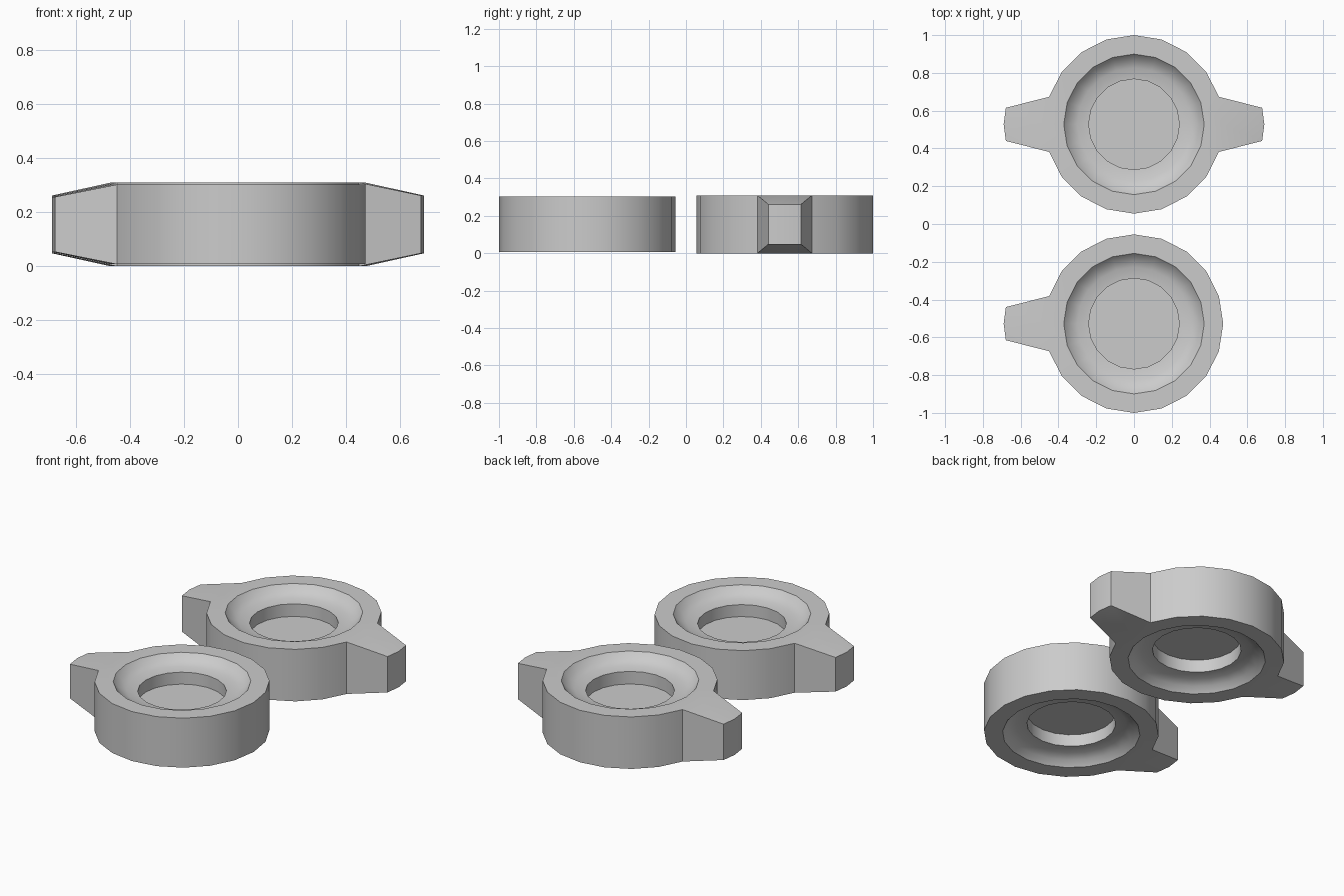
import bpy, bmesh, math

if "Cube" in bpy.data.objects:
    bpy.data.objects.remove(bpy.data.objects["Cube"])

SIDES = 20
R = 0.4725
# upper half of the section (radius, height above mid-plane), rim to recessed floor
HALF = [(R, 0.155), (0.372, 0.155), (0.345, 0.122), (0.30, 0.102), (0.24, 0.095), (0.24, 0.02)]


def make_link(name, y, height, tab_sides):
    bm = bmesh.new()
    k = height / 0.31
    profile = [(r, -z) for r, z in reversed(HALF)] + HALF
    rows = []
    for r, z in profile:
        rows.append([bm.verts.new((r * math.cos(2 * math.pi * i / SIDES),
                                   r * math.sin(2 * math.pi * i / SIDES), z * k))
                     for i in range(SIDES)])
    # revolved walls and the two floor discs
    for a, b in zip(rows, rows[1:]):
        for i in range(SIDES):
            j = (i + 1) % SIDES
            bm.faces.new((a[i], a[j], b[j], b[i]))
    bm.faces.new(rows[0])
    bm.faces.new(rows[-1])
    bmesh.ops.recalc_face_normals(bm, faces=bm.faces)
    # tapered tabs pulled from the two outer wall faces on each chosen side
    for s in tab_sides:
        wall = [f for f in bm.faces
                if all(s * v.co.x > 0.44 for v in f.verts) and abs(f.normal.z) < 0.1]
        ext = bmesh.ops.extrude_face_region(bm, geom=wall)
        bmesh.ops.delete(bm, geom=wall, context='FACES_ONLY')
        for v in ext["geom"]:
            if isinstance(v, bmesh.types.BMVert):
                x = abs(v.co.x)
                v.co = (s * (0.69 + (x - R) * 0.5), v.co.y * 0.6, v.co.z * 0.69)
    bmesh.ops.recalc_face_normals(bm, faces=bm.faces)
    mesh = bpy.data.meshes.new(name)
    bm.to_mesh(mesh)
    bm.free()
    ob = bpy.data.objects.new(name, mesh)
    bpy.context.collection.objects.link(ob)
    ob.location = (0, y, 0.155)
    bpy.ops.object.select_all(action='DESELECT')
    ob.select_set(True)
    bpy.context.view_layer.objects.active = ob
    bpy.ops.object.shade_smooth_by_angle(angle=math.radians(30))
    return ob


make_link("two_tab_ring", 0.5275, 0.31, (-1, 1))
make_link("one_tab_ring", -0.5275, 0.295, (-1,))
